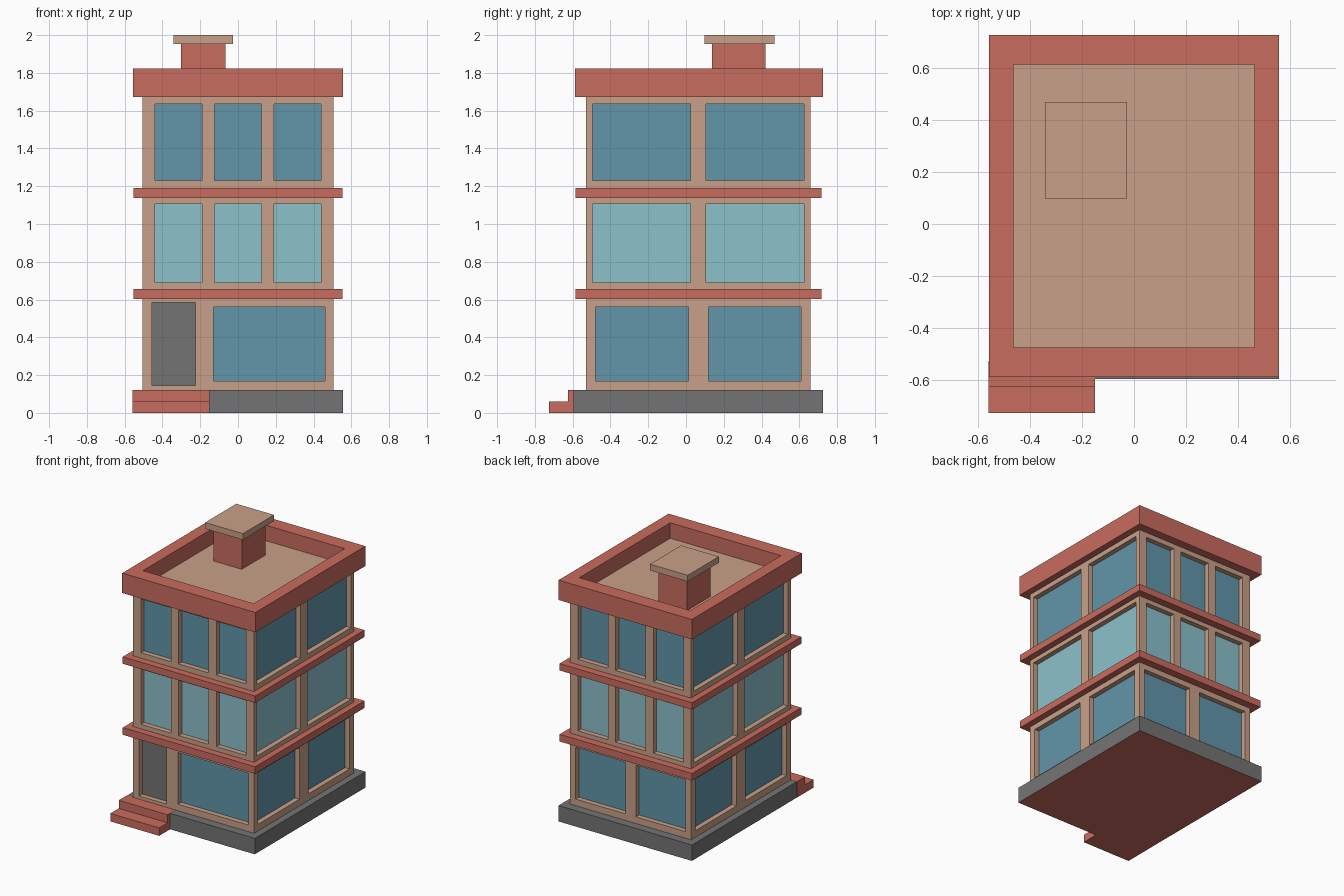
import bpy
import bmesh
from mathutils import Vector

if "Cube" in bpy.data.objects:
    bpy.data.objects.remove(bpy.data.objects["Cube"])


def material(name, rgb):
    lin = [((c / 255 + 0.055) / 1.055) ** 2.4 for c in rgb]
    m = bpy.data.materials.new(name)
    m.diffuse_color = (*lin, 1)
    m.use_nodes = True
    m.node_tree.nodes["Principled BSDF"].inputs["Base Color"].default_value = m.diffuse_color
    return m


TAN = material("tan plaster", (200, 161, 137))
RED = material("brick red", (201, 108, 94))
BLUE = material("blue glass", (98, 150, 170))
PALE = material("pale glass", (140, 193, 203))
GREY = material("grey stone", (116, 116, 116))


def finish(name, bm, mats):
    me = bpy.data.meshes.new(name)
    bm.to_mesh(me)
    bm.free()
    for m in mats:
        me.materials.append(m)
    ob = bpy.data.objects.new(name, me)
    bpy.context.collection.objects.link(ob)
    return ob


def box_bm(x0, x1, y0, y1, z0, z1):
    bm = bmesh.new()
    bmesh.ops.create_cube(bm, size=1)
    for v in bm.verts:
        v.co = (x1 if v.co.x > 0 else x0, y1 if v.co.y > 0 else y0, z1 if v.co.z > 0 else z0)
    bm.normal_update()
    return bm


def box(name, dims, mat):
    return finish(name, box_bm(*dims), [mat])


# Storey walls with recessed panes
CY, HX, HY, DEPTH = 0.065, 0.505, 0.595, 0.038
UP = Vector((0, 0, 1))


def add_wall(bm, u_dir, half_u, half_n, z0, z1, panes):
    """panes: (u0, u1, z0, z1, material index); u runs along the wall."""
    u_dir = Vector(u_dir)
    out = u_dir.cross(UP)

    def quad(pts, mi):
        bm.faces.new([bm.verts.new(p) for p in pts]).material_index = mi

    def pt(u, z, d=0.0):
        return Vector((0, CY, z)) + u_dir * u + out * (half_n - d)

    def rect(a, b, c, e, d=0.0):
        return [pt(a, c, d), pt(b, c, d), pt(b, e, d), pt(a, e, d)]

    us = sorted({-half_u, half_u, *[p[0] for p in panes], *[p[1] for p in panes]})
    zs = sorted({z0, z1, *[p[2] for p in panes], *[p[3] for p in panes]})
    for a, b in zip(us, us[1:]):
        for c, e in zip(zs, zs[1:]):
            if not any(p[0] < (a + b) / 2 < p[1] and p[2] < (c + e) / 2 < p[3] for p in panes):
                quad(rect(a, b, c, e), 0)
    for a, b, c, e, mi in panes:
        outer, inner = rect(a, b, c, e), rect(a, b, c, e, DEPTH)
        quad(inner, mi)
        for i in range(4):
            j = (i + 1) % 4
            quad([outer[i], outer[j], inner[j], inner[i]], 0)


def storey(name, z0, z1, glass, front, side, back):
    bm = bmesh.new()
    add_wall(bm, (1, 0, 0), HX, HY, z0, z1, front)
    add_wall(bm, (0, 1, 0), HY, HX, z0, z1, side)
    add_wall(bm, (-1, 0, 0), HX, HY, z0, z1, back)
    add_wall(bm, (0, -1, 0), HY, HX, z0, z1, side)
    bmesh.ops.remove_doubles(bm, verts=bm.verts, dist=1e-5)
    finish(name, bm, [TAN, glass, GREY])


g = (0.17, 0.56, 1)
storey("ground_storey", 0.12, 0.61, BLUE,
       [(-0.455, -0.225, 0.145, 0.585, 2), (-0.13, 0.46, *g)],
       [(-0.545, -0.053, *g), (0.053, 0.545, *g)],
       [(-0.46, -0.045, *g), (0.045, 0.46, *g)])

for name, z0, z1, w0, w1, glass in (
        ("middle_storey", 0.65, 1.15, 0.69, 1.105, PALE),
        ("upper_storey", 1.18, 1.68, 1.23, 1.635, BLUE)):
    three = [(c - 0.125, c + 0.125, w0, w1, 1) for c in (-0.315, 0, 0.315)]
    two = [(-0.56, -0.04, w0, w1, 1), (0.04, 0.56, w0, w1, 1)]
    storey(name, z0, z1, glass, three, two, three)

# Plinth with red underside
bm = box_bm(-0.557, 0.557, -0.595, 0.725, 0, 0.12)
for f in bm.faces:
    f.material_index = 1 if f.normal.z < -0.5 else 0
finish("plinth", bm, [GREY, RED])

# Entrance steps
box("landing_step", (-0.558, -0.15, -0.625, -0.525, 0, 0.121), RED)
box("lower_step", (-0.558, -0.15, -0.725, -0.62, 0, 0.06), RED)

# Ledges between storeys
for name, z0, z1 in (("lower_ledge", 0.602, 0.656), ("upper_ledge", 1.138, 1.19)):
    box(name, (-0.553, 0.553, -0.585, 0.718, z0, z1), RED)

# Parapet with sunken roof deck
bm = box_bm(-0.556, 0.556, -0.587, 0.725, 1.672, 1.822)
top = max(bm.faces, key=lambda f: f.calc_center_median().z)
bmesh.ops.inset_region(bm, faces=[top], thickness=0.1)
for v in top.verts:
    v.co = (0.463 if v.co.x > 0 else -0.463, 0.612 if v.co.y > 0 else -0.473, 1.822)
deck = bmesh.ops.extrude_discrete_faces(bm, faces=[top])["faces"][0]
for v in deck.verts:
    v.co.z = 1.705
deck.material_index = 1
finish("parapet_roof", bm, [RED, TAN])

# Chimney
box("chimney", (-0.303, -0.065, 0.138, 0.42, 1.70, 1.955), RED)
box("chimney_cap", (-0.342, -0.027, 0.097, 0.468, 1.953, 2.0), TAN)
